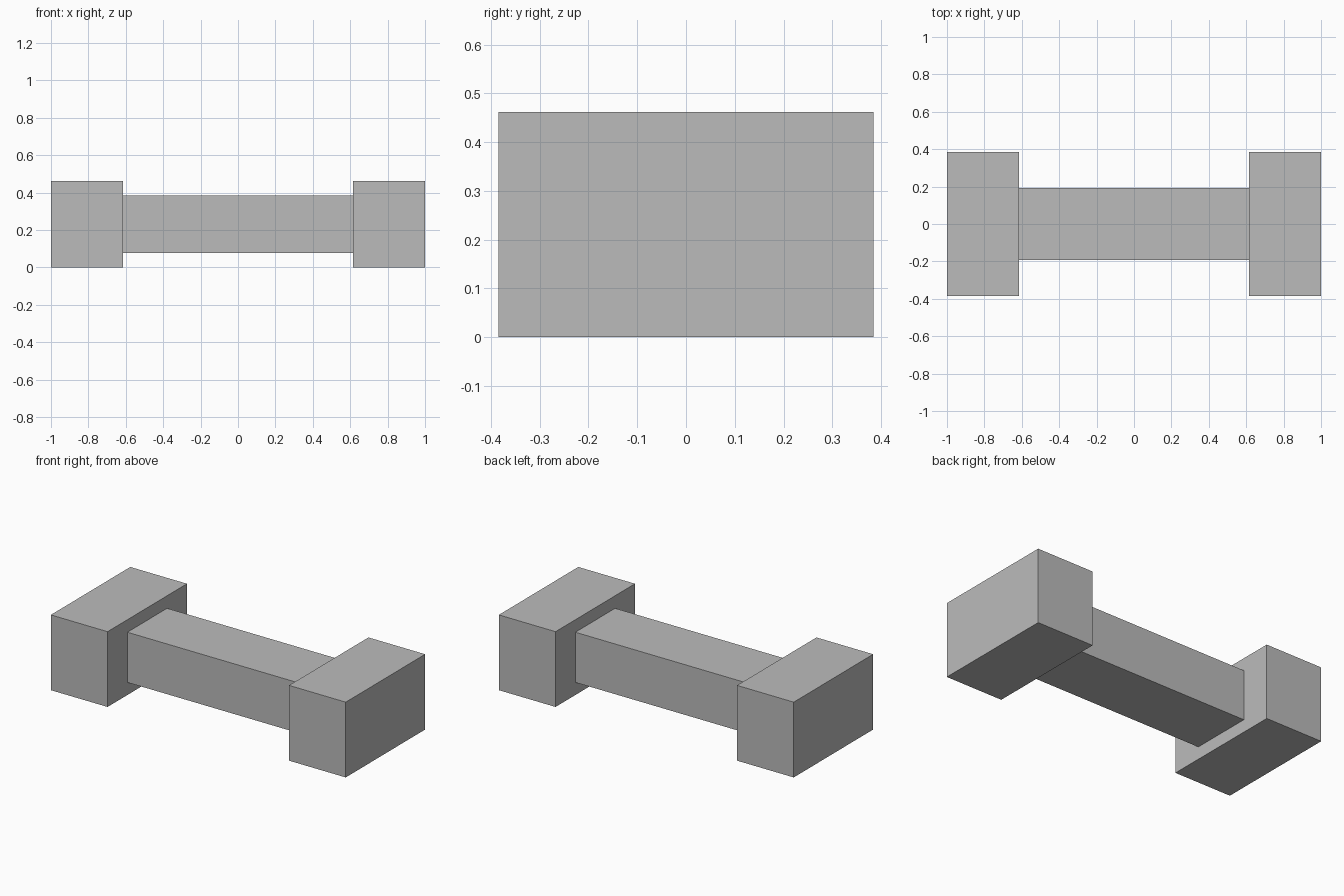
import bpy

# Remove the default cube
cube = bpy.data.objects.get("Cube")
if cube:
    bpy.data.objects.remove(cube, do_unlink=True)

UNIT = 2 / 26  # the model is 26 modules long

# Single grey material
grey = bpy.data.materials.new("plain_grey")
grey.use_nodes = True
colour = (0.5, 0.5, 0.5, 1)
grey.diffuse_color = colour
grey.node_tree.nodes["Principled BSDF"].inputs["Base Color"].default_value = colour


def block(name, x, z, size):
    """Add a box centred on y = 0, measured in modules."""
    bpy.ops.mesh.primitive_cube_add(size=1, location=(x * UNIT, 0, z * UNIT))
    obj = bpy.context.object
    obj.name = name
    obj.scale = [s * UNIT for s in size]
    bpy.ops.object.transform_apply(location=False, rotation=False, scale=True)
    obj.data.materials.append(grey)
    return obj


# Connecting bar
block("crossbar", 0, 3, (16, 5, 4))

# Matching end blocks
for side, sign in (("left", 1), ("right", -1)):
    block(side + "_end_block", sign * 10.5, 3, (5, 10, 6))
